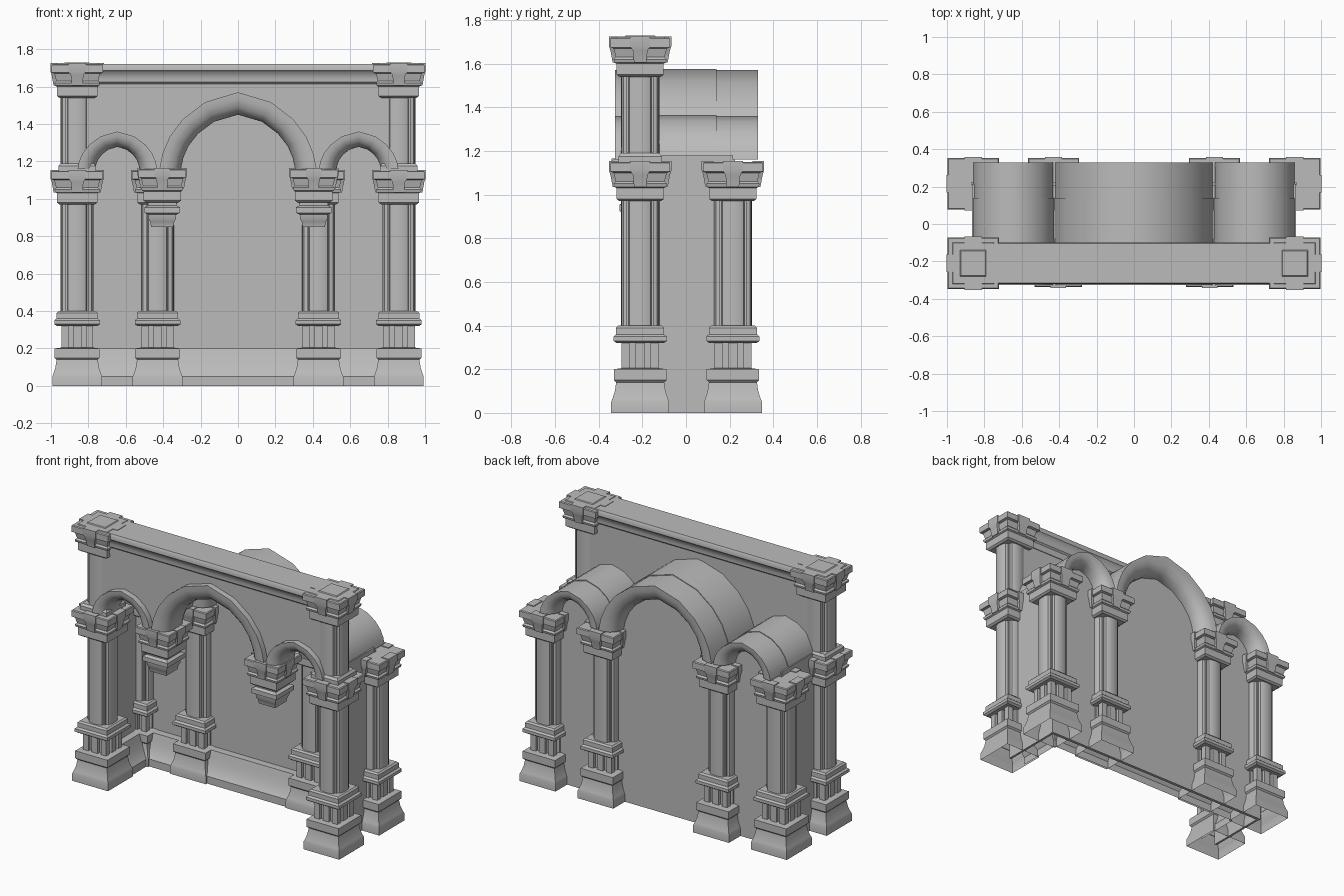
import bpy, bmesh, math
from mathutils import Vector

if "Cube" in bpy.data.objects:
    bpy.data.objects.remove(bpy.data.objects["Cube"])

stone = bpy.data.materials.new("grey stone")
stone.use_nodes = True
stone.diffuse_color = (0.5, 0.5, 0.5, 1)
stone.node_tree.nodes["Principled BSDF"].inputs["Base Color"].default_value = (0.5, 0.5, 0.5, 1)


def finish(name, bm, smooth=True):
    bmesh.ops.recalc_face_normals(bm, faces=bm.faces)
    mesh = bpy.data.meshes.new(name)
    bm.to_mesh(mesh)
    bm.free()
    mesh.materials.append(stone)
    obj = bpy.data.objects.new(name, mesh)
    bpy.context.collection.objects.link(obj)
    if smooth:
        bpy.ops.object.select_all(action='DESELECT')
        obj.select_set(True)
        bpy.context.view_layer.objects.active = obj
        bpy.ops.object.shade_smooth_by_angle(angle=math.radians(35))
    return obj


def skin(bm, rings, closed=True, caps=(True, True)):
    """Join rings of points with quads and close the chosen ends."""
    rows = [[bm.verts.new(p) for p in ring] for ring in rings]
    n = len(rows[0])
    for a, b in zip(rows, rows[1:]):
        for i in range(n if closed else n - 1):
            j = (i + 1) % n
            bm.faces.new((a[i], a[j], b[j], b[i]))
    for row, cap in zip((rows[0], rows[-1]), caps):
        if cap:
            bm.faces.new(row)


def square(h):
    return [(h, -h), (h, h), (-h, h), (-h, -h)]


def lobed(h):
    """Square pier plan with a rounded lobe on each side."""
    side = [(.7, -.7), (.7, -.6), (.88, -.55), (.97, -.36), (1, 0),
            (.97, .36), (.88, .55), (.7, .6)]
    pts = []
    for k in range(4):
        c, s = [(1, 0), (0, 1), (-1, 0), (0, -1)][k]
        pts += [(h * (x * c - y * s), h * (x * s + y * c)) for x, y in side]
    return pts


def tower(bm, at, profile, plan=square, caps=(True, True)):
    x0, y0 = at
    skin(bm, [[(x0 + x, y0 + y, z) for x, y in plan(h)] for h, z in profile], caps=caps)


def box(bm, x0, x1, y0, y1, z0, z1):
    skin(bm, [[(x0, y0, z), (x1, y0, z), (x1, y1, z), (x0, y1, z)] for z in (z0, z1)])


def base(bm, at):
    tower(bm, at, [(.133, 0), (.133, .05), (.127, .065), (.116, .1), (.11, .14),
                   (.12, .15), (.12, .2), (.085, .205)], caps=(False, True))
    # slotted block: core, corner posts and middle strips
    tower(bm, at, [(.066, .2), (.066, .33)])
    x, y = at
    for sx in (-1, 0, 1):
        for sy in (-1, 0, 1):
            if sx or sy:
                wx, wy = (.019 if sx else .022), (.019 if sy else .022)
                cx, cy = x + sx * .066, y + sy * .066
                box(bm, cx - wx, cx + wx, cy - wy, cy + wy, .2, .33)
    tower(bm, at, [(.108, .32), (.122, .33), (.122, .35), (.11, .36), (.11, .39), (.1, .4)])


def capital(bm, at, z, s=1):
    """Stepped capital with a tapered key on each face, top of slab at z."""
    tower(bm, at, [(h * s, z + d) for h, d in
                   [(.095, -.18), (.108, -.17), (.108, -.12), (.118, -.115), (.122, -.1),
                    (.112, -.09), (.122, -.05), (.137, -.045), (.137, -.005), (.132, 0)]])
    for k in range(4):
        a = k * math.pi / 2
        c, t = math.cos(a), math.sin(a)
        rings = []
        for w, r, d in [(.028, .126, -.115), (.034, .136, -.06), (.046, .143, -.04), (.046, .143, .005)]:
            plan = [(.09, -w), (r, -w), (r, w), (.09, w)]
            rings.append([(at[0] + s * (u * c - v * t), at[1] + s * (u * t + v * c), z + s * d)
                          for u, v in plan])
        skin(bm, rings)


# columns
FRONT, BACK, CORNER, INNER = -.21, .215, .86, .43
for side, sx in (("left", 1), ("right", -1)):
    for name, x, y in (("front_corner_column", CORNER, FRONT),
                       ("back_corner_column", CORNER, BACK),
                       ("back_inner_column", INNER, BACK)):
        at = (sx * x, y)
        bm = bmesh.new()
        base(bm, at)
        tower(bm, at, [(.088, .39), (.088, .99)], lobed)
        capital(bm, at, 1.15)
        if y == FRONT:
            tower(bm, at, [(.088, 1.14), (.088, 1.56)], lobed)
            tower(bm, at, [(.1, 1.145), (.1, 1.175), (.088, 1.19)])
            capital(bm, at, 1.72)
            tower(bm, at, [(.115, 1.715), (.108, 1.725), (.07, 1.725), (.065, 1.73)])
        finish(name + "_" + side, bm)

    # hanging corbel under the front arches
    at = (sx * .405, FRONT)
    bm = bmesh.new()
    capital(bm, at, 1.16, .92)
    tower(bm, at, [(.06, .85), (.065, .88), (.072, .89), (.075, .915), (.094, .925),
                   (.094, .955), (.075, .965), (.075, 1.03), (.092, 1.04), (.092, 1.07)])
    finish("hanging_corbel_" + side, bm)

# arches: half outline as fractions of span and rise
HALF = [(1, 0), (.96, .2), (.87, .42), (.7, .65), (.42, .87), (0, 1)]
UNIT = HALF + [(-x, z) for x, z in HALF[-2::-1]]
SPRING = 1.16
BAYS = (("left", .645, .213, .2, .118, .118), ("centre", 0, .42, .41, .305, .29),
        ("right", -.645, .213, .2, .118, .118))


def curve(cx, span, rise):
    return [(cx + span * x, SPRING + rise * z) for x, z in UNIT]


for name, cx, so, ro, si, ri in BAYS:
    for place, y0 in (("front", FRONT), ("back", BACK)):
        bm = bmesh.new()
        # section: flat outside, rounded towards the opening
        section = [(1, -.115), (1, .115), (.7, .113), (.35, .1), (.1, .07), (0, .03),
                   (0, -.03), (.1, -.07), (.35, -.1), (.7, -.113)]
        rings = [[(a[0] + t * (b[0] - a[0]), y0 + y, a[1] + t * (b[1] - a[1])) for t, y in section]
                 for a, b in zip(curve(cx, si, ri), curve(cx, so, ro))]
        skin(bm, rings)
        finish(f"{place}_arch_{name}", bm)
    # barrel vault shell
    bm = bmesh.new()
    top, low = curve(cx, so + .004, ro + .005), curve(cx, so - .01, ro - .01)
    skin(bm, [[(a[0], -.15, a[1]), (a[0], .14, a[1]), (b[0], .14, b[1]), (b[0], -.15, b[1])]
              for a, b in zip(top, low)])
    finish("vault_" + name, bm)


# front wall above the arches, in strips following the arch line
bm = bmesh.new()
for _, cx, so, ro, si, ri in BAYS:
    line = curve(cx, (so + si) / 2, (ro + ri) / 2)
    line = [(cx + so + .02, SPRING)] + line + [(cx - so - .02, SPRING)]
    skin(bm, [[(x, -.285, z), (x, -.135, z), (x, -.135, 1.6), (x, -.285, 1.6)] for x, z in line])
finish("front_wall", bm, False)

# back wall with arched tops, and side walls
bm = bmesh.new()
for _, cx, so, ro, si, ri in BAYS:
    line = curve(cx, (so + si) / 2, (ro + ri) / 2)
    line = [(cx + so + .01, SPRING)] + line + [(cx - so - .01, SPRING)]
    skin(bm, [[(x, .205, 0), (x, .225, 0), (x, .225, z), (x, .205, z)] for x, z in line])
finish("back_wall", bm, False)
for side, sx in (("left", 1), ("right", -1)):
    bm = bmesh.new()
    box(bm, sx * .85, sx * .865, FRONT, BACK, 0, 1.18)
    finish("side_wall_" + side, bm, False)

# plinth running round the inside of the walls
bm = bmesh.new()
rings = []
for d, z in [(0, .2), (.05, .2), (.058, .17), (.07, .12), (.095, .07), (.11, .05), (.11, 0)]:
    x, y = .85 - d, .205 - d
    rings.append([(x, FRONT, z), (x, y, z), (-x, y, z), (-x, FRONT, z)])
skin(bm, rings, closed=False, caps=(False, False))
finish("inner_plinth", bm)

# cornice between the tall columns
bm = bmesh.new()
half = [(.08, 1.57), (.08, 1.615), (.09, 1.625), (.09, 1.645), (.1, 1.675), (.112, 1.685),
        (.112, 1.71), (.105, 1.722)]
outline = [(FRONT - h, z) for h, z in half] + [(FRONT + h, z) for h, z in reversed(half)]
skin(bm, [[(x, y, z) for y, z in outline] for x in (-.82, .82)])
finish("cornice", bm)
